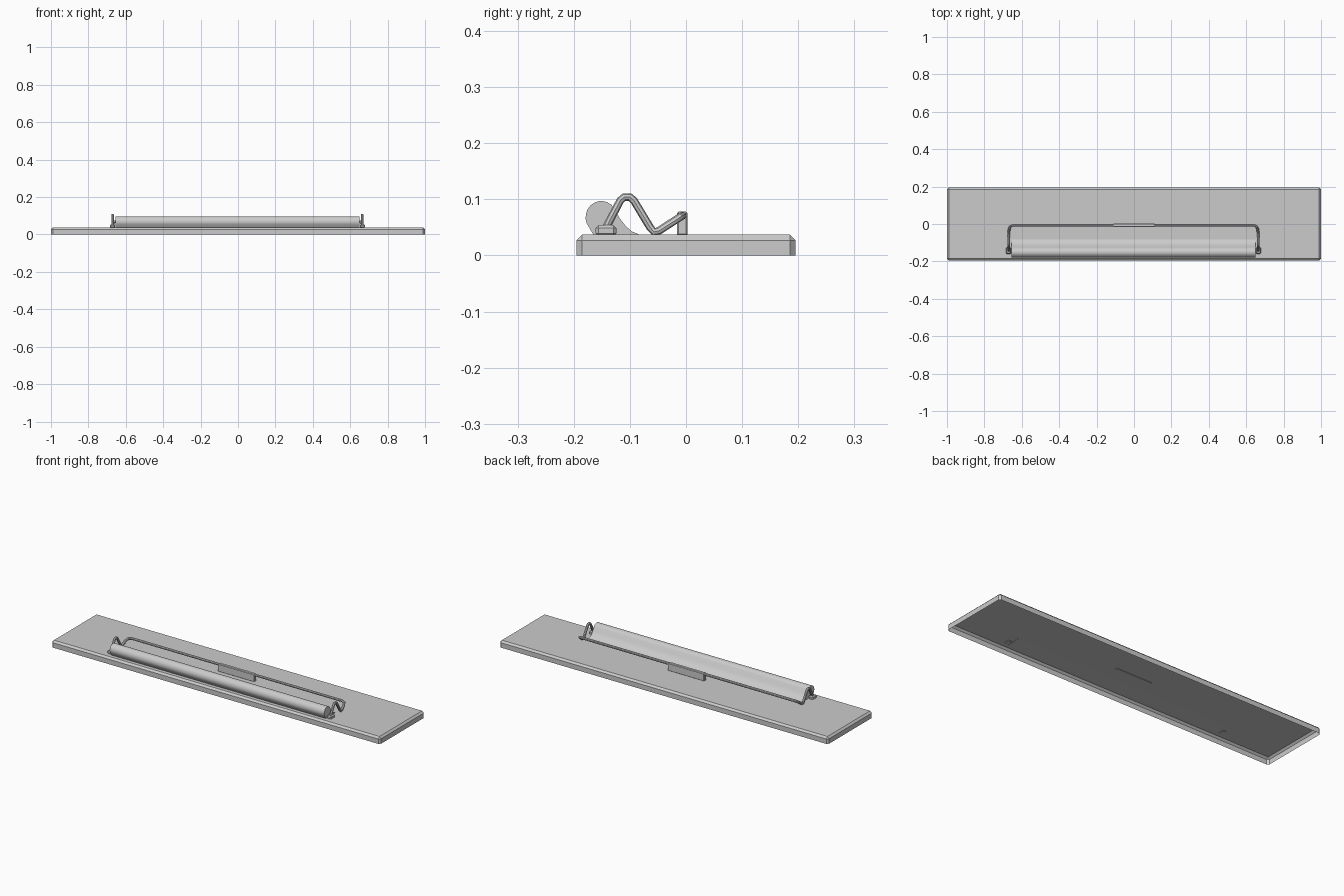
import bpy, bmesh, math
from mathutils import Vector

if "Cube" in bpy.data.objects:
    bpy.data.objects.remove(bpy.data.objects["Cube"])

CX = -0.003   # clip is a touch left of centre
TOP = 0.037   # board top height


def mesh_object(name, bm):
    bmesh.ops.recalc_face_normals(bm, faces=bm.faces)
    me = bpy.data.meshes.new(name)
    bm.to_mesh(me)
    bm.free()
    ob = bpy.data.objects.new(name, me)
    bpy.context.collection.objects.link(ob)
    return ob


def smooth(ob, angle=35):
    bpy.ops.object.select_all(action='DESELECT')
    ob.select_set(True)
    bpy.context.view_layer.objects.active = ob
    bpy.ops.object.shade_smooth_by_angle(angle=math.radians(angle))


def box(name, lo, hi, bevel=0.0):
    bm = bmesh.new()
    bmesh.ops.create_cube(bm, size=1)
    for v in bm.verts:
        v.co = Vector([(a + b) / 2 + c * (b - a) for a, b, c in zip(lo, hi, v.co)])
    if bevel:
        bmesh.ops.bevel(bm, geom=bm.edges[:], offset=bevel, segments=1, affect='EDGES')
    return mesh_object(name, bm)


# Board: chamfered tray, open underneath
bm = bmesh.new()
bmesh.ops.create_cube(bm, size=1)
for v in bm.verts:
    v.co = Vector((v.co.x * 2.0, v.co.y * 0.39, TOP * (v.co.z + 0.5)))
edges = [e for e in bm.edges if max(v.co.z for v in e.verts) > 0.01]
bmesh.ops.bevel(bm, geom=edges, offset=0.01, segments=1, affect='EDGES')
bottom = [f for f in bm.faces if all(v.co.z < 1e-5 for v in f.verts)]
bmesh.ops.delete(bm, geom=bottom, context='FACES_ONLY')
mesh_object("board", bm)

# Clamp: rolled bar with a flared tail, extruded along x
profile = [(-0.164, 0.035)]
for i in range(12):
    a = math.radians(220 - i * 17)
    profile.append((-0.151 + 0.028 * math.cos(a), 0.068 + 0.029 * math.sin(a)))
profile += [(-0.118, 0.066), (-0.108, 0.053), (-0.097, 0.043), (-0.08, 0.036)]
bm = bmesh.new()
f = bm.faces.new([bm.verts.new((CX - 0.652, y, z)) for y, z in profile])
ext = bmesh.ops.extrude_face_region(bm, geom=[f], use_keep_orig=True)
moved = [g for g in ext['geom'] if isinstance(g, bmesh.types.BMVert)]
bmesh.ops.translate(bm, verts=moved, vec=(1.304, 0, 0))
smooth(mesh_object("clamp_bar", bm))

# Wire lever: one bent rod, half path mirrored
half = [(0.667, -0.144, 0.046), (0.667, -0.136, 0.062), (0.667, -0.117, 0.098),
        (0.667, -0.110, 0.104), (0.667, -0.100, 0.104), (0.667, -0.093, 0.098),
        (0.667, -0.064, 0.050), (0.667, -0.057, 0.042), (0.667, -0.048, 0.044),
        (0.664, -0.025, 0.059), (0.656, -0.011, 0.068), (0.640, -0.006, 0.071)]
path = half + [(-x, y, z) for x, y, z in reversed(half)]
cu = bpy.data.curves.new("lever_path", 'CURVE')
cu.dimensions = '3D'
cu.bevel_depth = 0.007
cu.bevel_resolution = 2
cu.use_fill_caps = True
sp = cu.splines.new('POLY')
sp.points.add(len(path) - 1)
for p, (x, y, z) in zip(sp.points, path):
    p.co = (x + CX, y, z, 1)
tmp = bpy.data.objects.new("lever_path", cu)
bpy.context.collection.objects.link(tmp)
bpy.context.view_layer.update()
bm = bmesh.new()
me = bpy.data.meshes.new_from_object(tmp)
bm.from_mesh(me)
bpy.data.objects.remove(tmp)
smooth(mesh_object("wire_lever", bm), 40)

# Feet holding the wire ends
for side, name in ((-1, "left_foot"), (1, "right_foot")):
    x = CX + side * 0.668
    box(name, (x - 0.013, -0.161, 0.034), (x + 0.013, -0.124, 0.054), 0.005)

# Finger tab in the middle of the lever
box("finger_tab", (-0.112, -0.016, 0.035), (0.110, 0.003, 0.078), 0.003)
